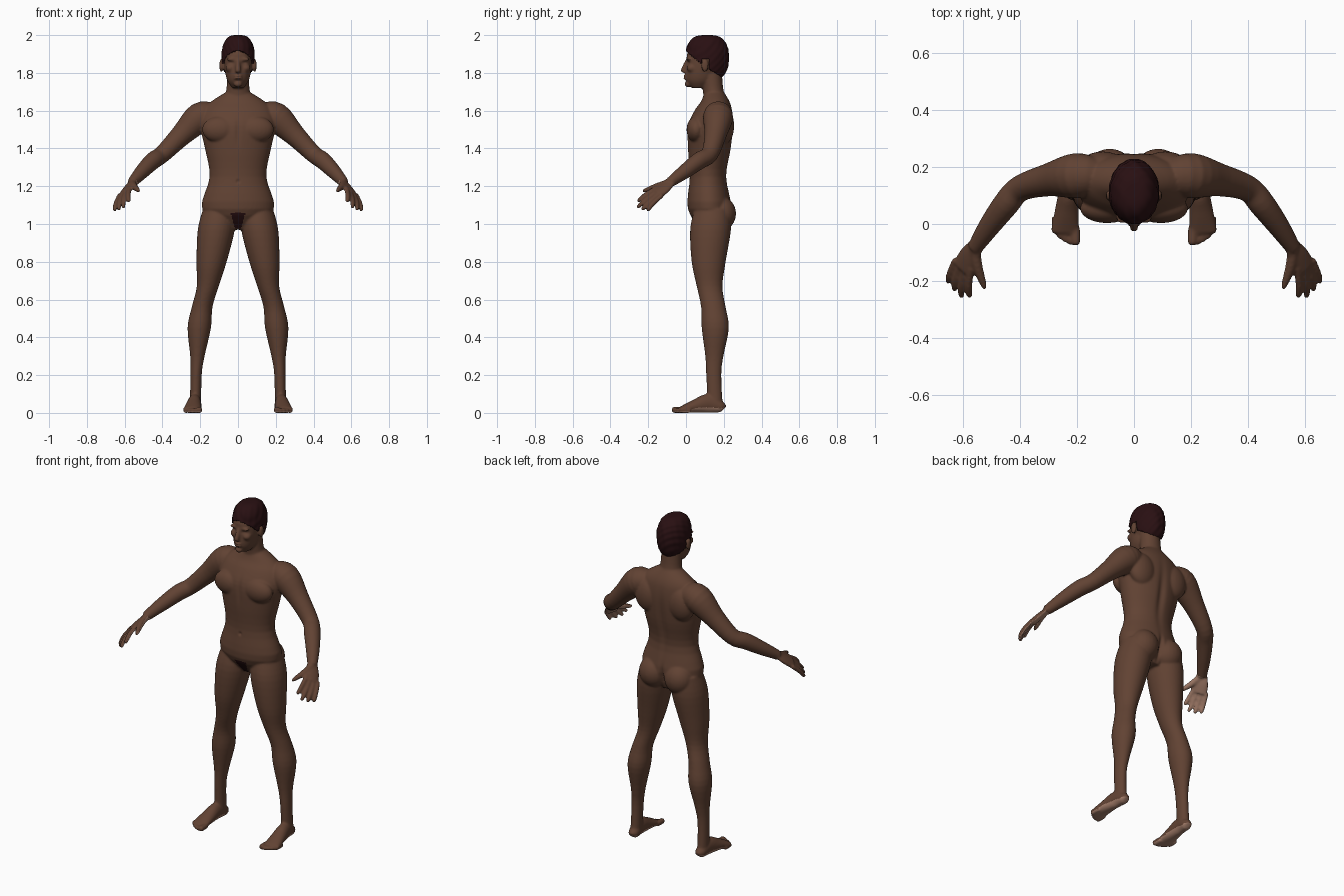
import bpy, bmesh
from math import sin, cos, pi, exp, radians
from mathutils import Vector, Matrix

if "Cube" in bpy.data.objects:
    bpy.data.objects.remove(bpy.data.objects["Cube"])


def material(name, rgb):
    result = bpy.data.materials.new(name)
    result.use_nodes = True
    result.diffuse_color = (*rgb, 1)
    shader = result.node_tree.nodes["Principled BSDF"]
    shader.inputs["Base Color"].default_value = (*rgb, 1)
    shader.inputs["Roughness"].default_value = .7
    return result


skin = material("brown_skin", (.12, .055, .033))
pale_skin = material("palm_and_sole_skin", (.36, .2, .14))
hair_colour = material("dark_hair", (.022, .005, .006))

UP = Vector((0, 0, 1))
RIGHTWARD = Vector((1, 0, 0))


def refine(stations, steps):
    """Catmull-Rom interpolation of section rows."""
    rows = [Vector(station) for station in stations]
    rows = [rows[0], *rows, rows[-1]]
    refined = []
    for before, start, end, after in zip(rows, rows[1:], rows[2:], rows[3:]):
        for step in range(steps):
            t = step / steps
            refined.append(start + (end - before) * t / 2
                           + (before * 2 - start * 5 + end * 4 - after) * t ** 2 / 2
                           + (start * 3 - before - end * 3 + after) * t ** 3 / 2)
    return refined + [rows[-1]]


def tube(bm, stations, side=1, hint=RIGHTWARD, axis=None, steps=4, segments=32):
    """Closed loft through rows of x, y, z, half width, half depth."""
    rows = refine(stations, steps)
    centres = [Vector(row[:3]) for row in rows]
    rings = []
    for i, (row, centre) in enumerate(zip(rows, centres)):
        following = centres[min(i + 1, len(rows) - 1)]
        along = axis or (following - centres[max(i - 1, 0)]).normalized()
        wide = (hint - along * hint.dot(along)).normalized()
        deep = along.cross(wide)
        ring = []
        for k in range(segments):
            angle = 2 * pi * k / segments
            point = centre + wide * row[3] * cos(angle) + deep * row[4] * sin(angle)
            ring.append(bm.verts.new((point.x * side, point.y, point.z)))
        rings.append(ring)
    for lower, upper in zip(rings, rings[1:]):
        for k in range(segments):
            bm.faces.new((lower[k], lower[k - 1], upper[k - 1], upper[k]))
    bm.faces.new(rings[0])
    bm.faces.new(rings[-1])


def upright(bm, rows, **options):
    """Loft from rows of z, half width, front y, back y."""
    tube(bm, [(0, (front + back) / 2, z, width, (back - front) / 2)
              for z, width, front, back in rows], axis=UP, **options)


def limb(bm, rows, side, flatness=1, extra=0, **options):
    """Loft from pairs of centre and radius."""
    tube(bm, [(*centre, radius, radius * flatness + extra) for centre, radius in rows],
         side, **options)


def blob(bm, place, size, side=1):
    matrix = Matrix.Translation((place[0] * side, *place[1:])) @ Matrix.Diagonal((*size, 1))
    bmesh.ops.create_uvsphere(bm, u_segments=24, v_segments=16, radius=1, matrix=matrix)


def finish(bm, name):
    bmesh.ops.recalc_face_normals(bm, faces=bm.faces)
    mesh = bpy.data.meshes.new(name)
    bm.to_mesh(mesh)
    bm.free()
    result = bpy.data.objects.new(name, mesh)
    bpy.context.collection.objects.link(result)
    return result


bm = bmesh.new()

# torso, neck, jaw and cranium
upright(bm, [(.97, .06, .08, .19), (1.08, .19, .01, .24), (1.25, .15, .02, .215),
             (1.4, .175, .01, .24), (1.52, .2, .01, .25), (1.6, .185, .045, .245),
             (1.65, .14, .08, .23), (1.7, .06, .1, .2)], segments=48)
upright(bm, [(1.6, .09, .1, .23), (1.7, .063, .09, .2), (1.8, .058, .08, .19)])
upright(bm, [(1.72, .03, .03, .1), (1.76, .057, 0, .15), (1.82, .07, 0, .16), (1.9, .073, .005, .16)])
blob(bm, (0, .108, 1.87), (.077, .106, .115))

# nose, lips and chin
tube(bm, [(0, .01, 1.875, .009, .01), (0, -.014, 1.815, .014, .014),
          (0, -.005, 1.8, .014, .01)], axis=UP)
for z in (1.784, 1.77):
    blob(bm, (0, .002, z), (.024, .017, .007))
blob(bm, (0, .01, 1.74), (.022, .018, .016))

# hand frame: across the knuckles, along the fingers, out of the back
wrist = Vector((.56, -.085, 1.22))
first_knuckle = Vector((.575, -.17, 1.18))
last_knuckle = Vector((.63, -.14, 1.14))
palm_end = first_knuckle.lerp(last_knuckle, .5)
across = (last_knuckle - first_knuckle).normalized()
reach = Vector((.15, -.75, -.65))
hand_back = (palm_end - wrist).cross(across).normalized()

arm = [((.13, .17, 1.58), .06), ((.2, .17, 1.565), .08), ((.3, .155, 1.47), .058),
       ((.4, .125, 1.37), .046), ((.45, .07, 1.335), .046), ((.51, -.01, 1.275), .038), (wrist, .027)]
palm = [(wrist.lerp(palm_end, -.2), .028), (wrist.lerp(palm_end, .4), .042), (palm_end, .043)]
thumb = [(wrist, .02), ((.55, -.15, 1.2), .018), ((.53, -.21, 1.18), .012), ((.525, -.23, 1.175), .006)]
leg = [((.1, .14, 1.08), .085), ((.115, .13, .97), .098), ((.14, .12, .8), .08),
       ((.16, .125, .67), .058), ((.19, .145, .56), .055), ((.205, .155, .45), .062),
       ((.215, .15, .3), .038), ((.222, .147, .2), .03), ((.225, .155, .03), .03)]
foot = [(.2, .015, .02), (.185, .03, .03), (.12, .034, .05), (.05, .042, .036), (-.03, .05, .016)]

for side in (1, -1):
    # ears, brows, cheeks, chest, buttocks and shoulder blades
    blob(bm, (.088, .1, 1.84), (.011, .02, .036), side)
    blob(bm, (.034, .014, 1.872), (.028, .012, .009), side)
    blob(bm, (.04, .03, 1.825), (.026, .026, .022), side)
    blob(bm, (.095, .055, 1.5), (.095, .052, .07), side)
    blob(bm, (.085, .185, 1.055), (.085, .08, .09), side)
    blob(bm, (.11, .2, 1.52), (.085, .055, .1), side)

    # arm and hand
    limb(bm, arm, side, hint=across)
    limb(bm, palm, side, flatness=.42, hint=across)
    limb(bm, thumb, side, hint=across)
    for i in range(4):
        knuckle = first_knuckle.lerp(last_knuckle, i / 3) + reach * .01 * sin(pi * i / 3)
        tip = knuckle + (reach + across * (i - 1.5) * .1) * (.12 - .012 * abs(i - 1))
        bend = knuckle.lerp(tip, .5) + hand_back * .006
        limb(bm, [(knuckle - reach * .02, .012), (bend, .013), (knuckle.lerp(tip, .9), .011),
                  (tip, .006)], side, hint=across, segments=16)

    # leg, foot and toes
    limb(bm, leg, side, extra=.01, axis=UP)
    tube(bm, [(.24 - .09 * y, y, height, width, height) for y, width, height in foot], side)
    for i in range(5):
        x, y, radius = .205 + .018 * i, .0025 * i * i - .075, .016 if i == 0 else .012
        limb(bm, [((x, y + .06, radius), radius), ((x, y + .01, radius), radius),
                  ((x, y, radius), radius / 2)], side, segments=16)

body = finish(bm, "body")

# fuse the parts into one soft skin
fuse = body.modifiers.new("fuse", 'REMESH')
fuse.mode = 'VOXEL'
fuse.voxel_size = .006
soften = body.modifiers.new("soften", 'SMOOTH')
soften.iterations = 6
depsgraph = bpy.context.evaluated_depsgraph_get()
fused = bpy.data.meshes.new_from_object(body.evaluated_get(depsgraph))
body.modifiers.clear()
body.data = fused

# eye sockets, mouth, navel, breastbone, spine and seat: place, spread, push
dents = [((.032, 0, 1.853), (.014, .03, .009), .007), ((0, 0, 1.777), (.022, .03, .003), .004),
         ((0, .015, 1.225), (.008, .03, .009), .008), ((0, .01, 1.49), (.012, .04, .07), .006),
         ((0, .24, 1.38), (.022, .05, .16), -.012), ((0, .25, 1.05), (.012, .08, .06), -.02)]
for vertex in fused.vertices:
    mirrored = Vector((abs(vertex.co.x), *vertex.co.yz))
    for place, spread, push in dents:
        distance = sum(((a - b) / c) ** 2 for a, b, c in zip(mirrored, place, spread))
        vertex.co.y += push * exp(-distance)

# skin colours by region
fused.materials.clear()
for colour in (skin, pale_skin, hair_colour):
    fused.materials.append(colour)
for face in fused.polygons:
    spot, normal = face.center, face.normal
    flip = Vector((1 if spot.x > 0 else -1, 1, 1))
    on_hand = spot.z > 1 and (spot * flip - wrist).dot(reach) > 0 and abs(spot.x) > .5
    on_palm = on_hand and (normal * flip).dot(hand_back) < -.25
    on_sole = spot.z < .03 and normal.z < -.3
    on_patch = .975 < spot.z < 1.06 and abs(spot.x) < .3 * (spot.z - .925) and spot.y < .1
    face.material_index = 1 if on_palm or on_sole else 2 if on_patch else 0


# short hair cap with an open hairline
def is_bare(spot):
    hairline = 1.918 - .9 * spot.y if spot.y < .08 else 1.896 - .62 * spot.y
    around_ear = .085 < spot.y < .125 and spot.z < 1.875
    return spot.z < hairline or around_ear


bm = bmesh.new()
cap = []
for degrees in range(-75, 90, 4):
    angle = radians(degrees)
    spread = cos(angle) ** .6
    cap.append((1.88 + .12 * sin(angle), .088 * spread, .112 - .116 * spread, .112 + .116 * spread))
upright(bm, cap, steps=2, segments=72)
bare = [face for face in bm.faces if is_bare(face.calc_center_median())]
bmesh.ops.delete(bm, geom=bare, context='FACES')
for vertex in bm.verts:
    x, y, z = vertex.co
    tuft = 1 + .025 * sin(140 * x + 60 * z) * sin(110 * y - 90 * z)
    vertex.co.x *= tuft
    vertex.co.y = .112 + (y - .112) * tuft
hair = finish(bm, "hair")
hair.data.materials.append(hair_colour)
hair.modifiers.new("thickness", 'SOLIDIFY').thickness = .012

for part in (body, hair):
    part.data.polygons.foreach_set("use_smooth", [True] * len(part.data.polygons))
